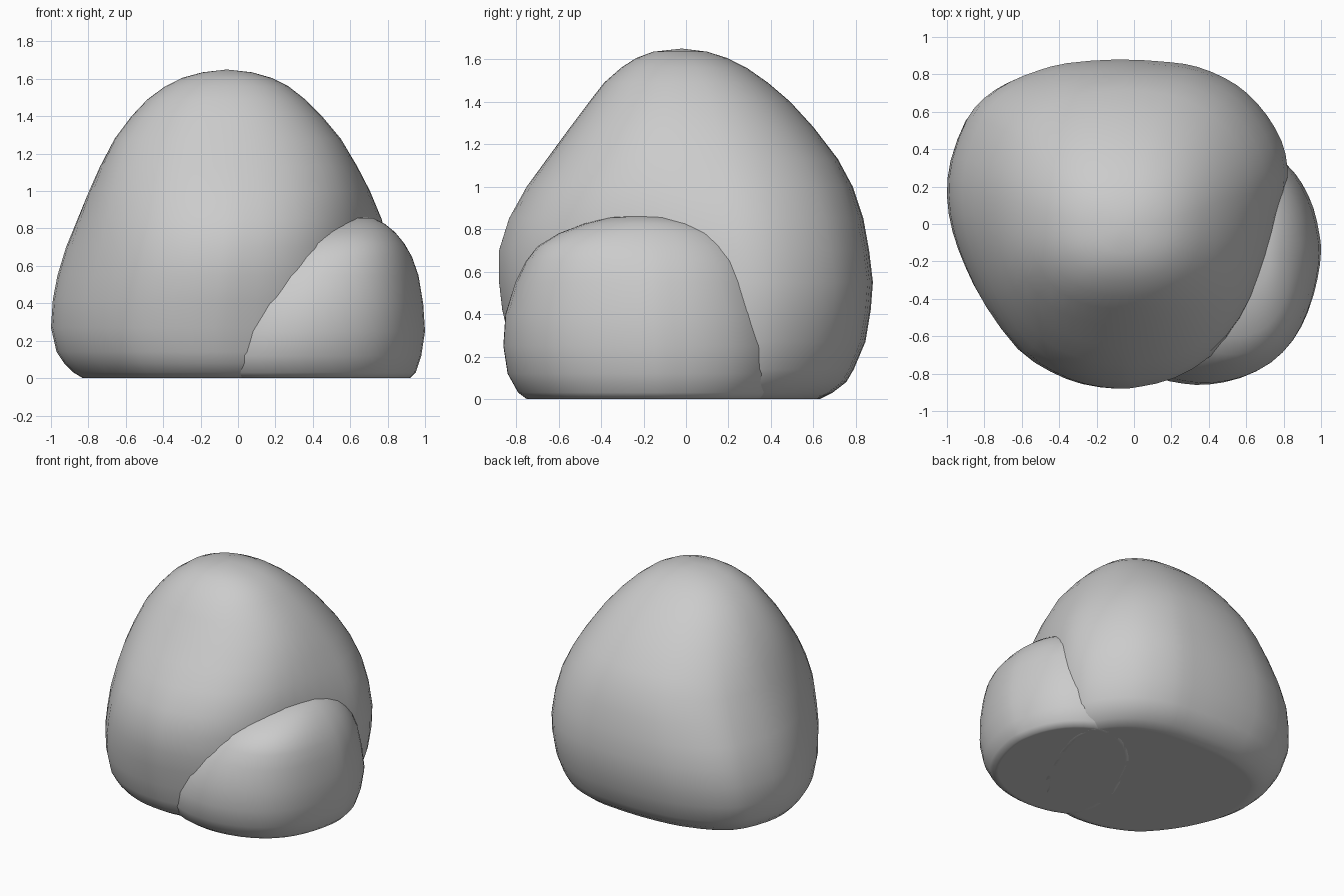
import bpy, bmesh
from math import atan2, cos, sin

if "Cube" in bpy.data.objects:
    bpy.data.objects.remove(bpy.data.objects["Cube"])


def catmull(p0, p1, p2, p3, t):
    return [0.5 * (2 * b + (c - a) * t + (2 * a - 5 * b + 4 * c - d) * t * t
                   + (3 * b - a - 3 * c + d) * t ** 3)
            for a, b, c, d in zip(p0, p1, p2, p3)]


def smooth_loop(pts, n=2):
    k = len(pts)
    return [catmull(pts[i - 1], pts[i], pts[(i + 1) % k], pts[(i + 2) % k], j / n)
            for i in range(k) for j in range(n)]


def rounded(u, v, power):
    """Nearest point in the same direction on a rounded square of size 1."""
    a = atan2(v - 0.5, u - 0.5)
    r = 0.5 / (abs(cos(a)) ** power + abs(sin(a)) ** power) ** (1 / power)
    return 0.5 + r * cos(a), 0.5 + r * sin(a)


def build_rock(name, plan, levels, apex, blend_lo, blend_hi, power):
    """Loft the plan outline through levels of (z, xmin, xmax, ymin, ymax)."""
    loop = smooth_loop(plan)
    xs, ys = [p[0] for p in loop], [p[1] for p in loop]
    x0, x1, y0, y1 = min(xs), max(xs), min(ys), max(ys)
    unit = [((x - x0) / (x1 - x0), (y - y0) / (y1 - y0)) for x, y in loop]
    bm = bmesh.new()
    rings = []
    for z, a, b, c, d in levels:
        # the section turns from the plan outline into a rounded square higher up
        f = min(1, max(0, (z - blend_lo) / (blend_hi - blend_lo)))
        ring = []
        for u, v in unit:
            p, q = rounded(u, v, power)
            u, v = u + (p - u) * f, v + (q - v) * f
            ring.append(bm.verts.new((a + (b - a) * u, c + (d - c) * v, z)))
        rings.append(ring)
    # flat underside with a soft rim
    z, a, b, c, d = levels[0]
    cx, cy = (a + b) / 2, (c + d) / 2
    rings.insert(0, [bm.verts.new((cx + (v.co.x - cx) * .95, cy + (v.co.y - cy) * .95, 0))
                     for v in rings[0]])
    n = len(unit)
    bm.faces.new(rings[0])
    for lo, hi in zip(rings, rings[1:]):
        for i in range(n):
            j = (i + 1) % n
            bm.faces.new((lo[i], lo[j], hi[j], hi[i]))
    top = bm.verts.new(apex)
    for i in range(n):
        bm.faces.new((rings[-1][i], rings[-1][(i + 1) % n], top))
    bmesh.ops.recalc_face_normals(bm, faces=bm.faces)
    mesh = bpy.data.meshes.new(name)
    bm.to_mesh(mesh)
    bm.free()
    obj = bpy.data.objects.new(name, mesh)
    bpy.context.collection.objects.link(obj)
    bpy.ops.object.select_all(action='DESELECT')
    obj.select_set(True)
    bpy.context.view_layer.objects.active = obj
    bpy.ops.object.shade_smooth_by_angle(angle=1.0)


# Large boulder
build_rock(
    "large_rock",
    [(-1, .15), (-.98, .35), (-.9, .57), (-.81, .68), (-.69, .76), (-.54, .82), (-.38, .86),
     (-.1, .88), (.18, .865), (.33, .84), (.48, .78), (.6, .7), (.71, .58), (.79, .44),
     (.82, .31), (.81, .18), (.75, -.05), (.66, -.28), (.56, -.5), (.4, -.7), (.2, -.82),
     (0, -.87), (-.12, -.88), (-.3, -.855), (-.47, -.79), (-.63, -.68), (-.8, -.45),
     (-.9, -.25), (-.97, -.05)],
    [(0, -.83, .66, -.68, .63), (.03, -.88, .7, -.73, .69), (.08, -.93, .74, -.77, .755),
     (.14, -.97, .77, -.8, .79), (.27, -1, .8, -.83, .845), (.42, -.99, .82, -.865, .87),
     (.55, -.965, .82, -.88, .88), (.7, -.92, .805, -.88, .862), (.85, -.86, .775, -.833, .835),
     (1, -.8, .715, -.75, .785), (1.13, -.74, .645, -.655, .715), (1.28, -.66, .55, -.545, .6),
     (1.4, -.57, .45, -.455, .49), (1.49, -.485, .36, -.385, .385), (1.56, -.39, .27, -.305, .285),
     (1.605, -.3, .18, -.235, .195), (1.635, -.19, .075, -.155, .1)],
    (-.06, -.02, 1.65), .65, 1.25, 2.25)

# Small rock leaning against the front right
build_rock(
    "small_rock",
    [(.7, .4), (.82, .31), (.9, .21), (.96, .08), (.99, -.05), (1, -.15), (.98, -.3),
     (.93, -.47), (.85, -.62), (.73, -.74), (.57, -.82), (.4, -.855), (.26, -.85),
     (.12, -.815), (-.01, -.73), (-.06, -.55), (-.03, -.28), (.07, -.05), (.17, .15),
     (.3, .3), (.43, .39), (.57, .425)],
    [(0, -.06, .92, -.75, .36), (.03, -.09, .95, -.79, .39), (.12, -.09, .98, -.84, .42),
     (.25, -.06, 1, -.86, .43), (.4, 0, .99, -.85, .4), (.55, .07, .965, -.805, .36),
     (.65, .14, .93, -.755, .32), (.72, .2, .89, -.7, .27), (.78, .28, .84, -.6, .2),
     (.825, .36, .785, -.48, .1), (.855, .45, .725, -.36, -.02)],
    (.6, -.19, .868), .5, .8, 2.2)
